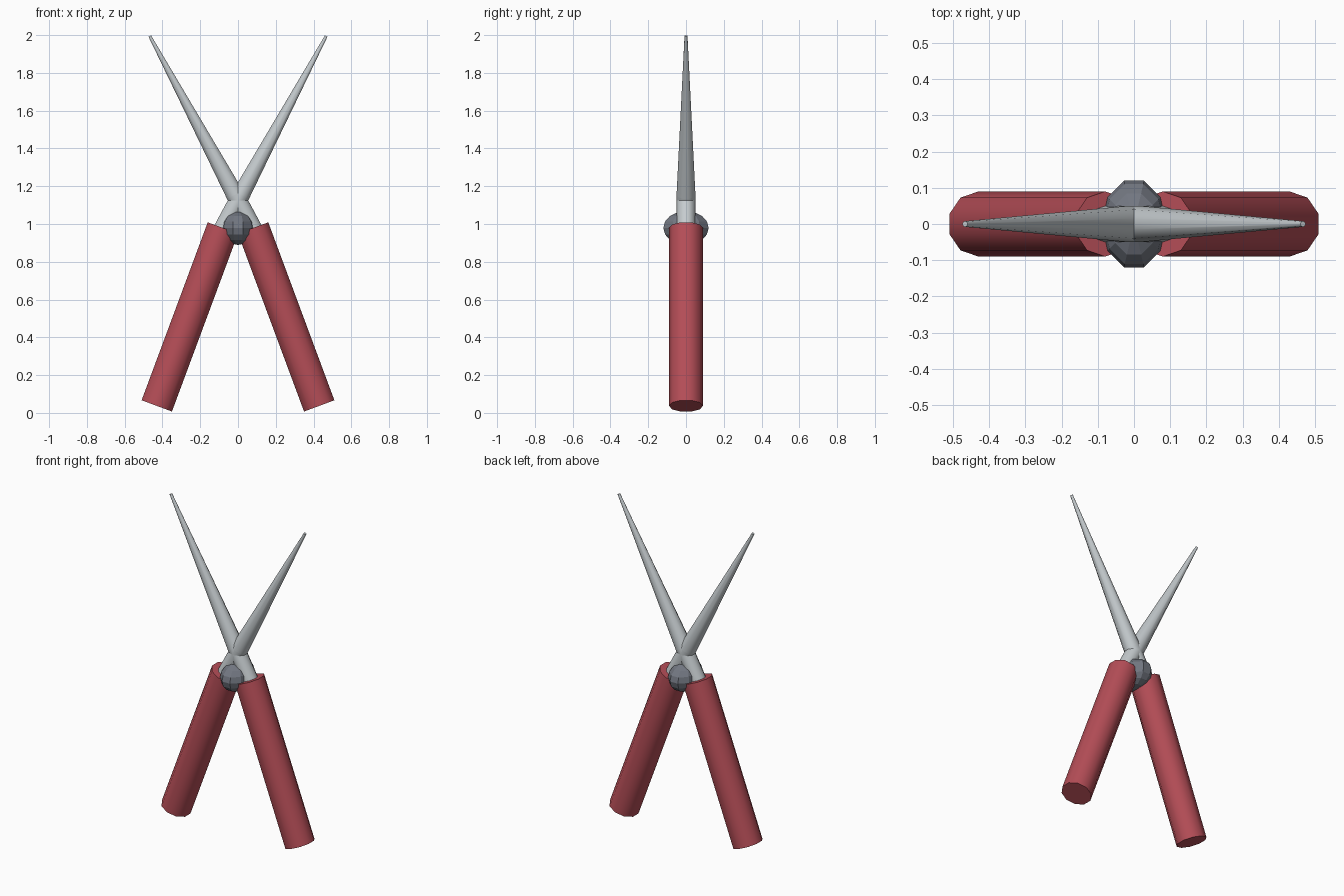
import bpy, math
from mathutils import Vector

if "Cube" in bpy.data.objects:
    bpy.data.objects.remove(bpy.data.objects["Cube"], do_unlink=True)


def material(name, rgb):
    m = bpy.data.materials.new(name)
    m.use_nodes = True
    col = (*rgb, 1)
    m.diffuse_color = col
    m.node_tree.nodes["Principled BSDF"].inputs["Base Color"].default_value = col
    return m


RED = material("red grip", (0.46, 0.075, 0.095))
STEEL = material("light steel", (0.56, 0.60, 0.62))
DARK = material("dark steel", (0.17, 0.185, 0.22))
SIDES = 10


def rod(name, start, end, r1, r2, mat):
    """Ten-sided tapered rod between two points of the xz plane."""
    a, b = Vector((start[0], 0, start[1])), Vector((end[0], 0, end[1]))
    d = b - a
    bpy.ops.mesh.primitive_cone_add(
        vertices=SIDES, radius1=r1, radius2=r2, depth=d.length,
        location=(a + b) / 2, rotation=(0, math.atan2(d.x, d.z), 0))
    ob = bpy.context.object
    ob.name = name
    ob.data.materials.append(mat)
    bpy.ops.object.shade_smooth_by_angle(angle=math.radians(40))
    return ob


# Each half: grip, neck and a blade that crosses to the other side
for side, s in (("left", 1), ("right", -1)):
    rod(f"{side}_handle", (s * 0.43, 0.037), (s * 0.08, 0.979), 0.09, 0.09, RED)
    rod(f"{side}_neck", (s * 0.105, 0.93), (-s * 0.016, 1.155), 0.05, 0.05, STEEL)
    rod(f"{side}_blade", (-s * 0.016, 1.155), (-s * 0.467, 1.995), 0.05, 0.008, STEEL)

# Faceted pivot bolt, stretched front to back
bpy.ops.mesh.primitive_uv_sphere_add(segments=SIDES, ring_count=8, radius=0.09,
                                     location=(0, 0, 0.979),
                                     rotation=(0, 0, math.pi / 2))
pivot = bpy.context.object
pivot.name = "pivot_bolt"
pivot.scale = (1.4, 1, 1)
pivot.data.materials.append(DARK)
bpy.ops.object.shade_flat()
